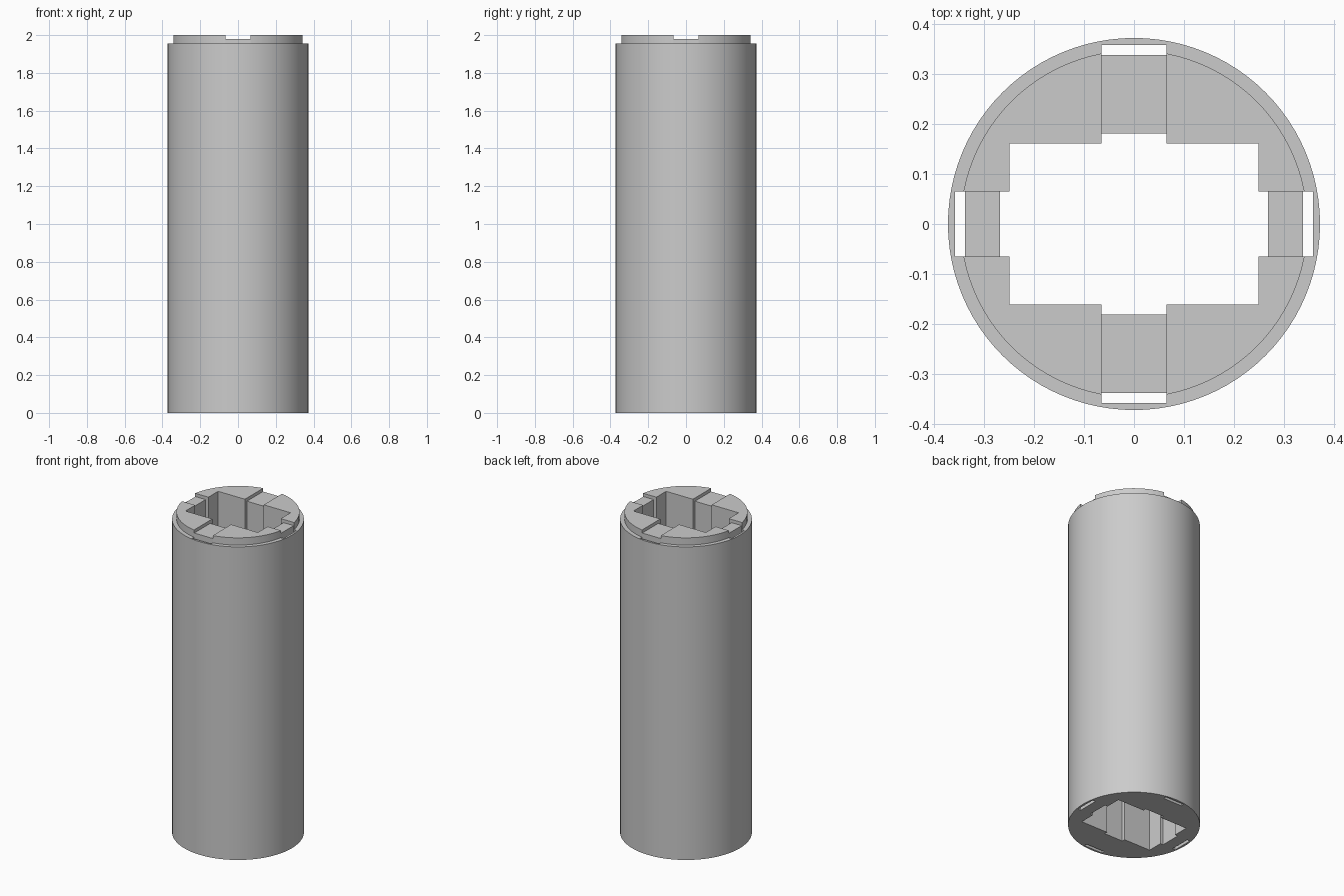
import bpy, bmesh, math

cube = bpy.data.objects.get("Cube")
if cube:
    bpy.data.objects.remove(cube, do_unlink=True)

RADIUS, COLLAR_RADIUS = 0.373, 0.348
SHOULDER, NOTCH_FLOOR, TOP = 1.955, 1.98, 2.0
HALF = 0.065          # half width of slots, notches and keyways
SIDES = 96

grey = bpy.data.materials.new("plain grey")
grey.use_nodes = True
colour = (0.6, 0.6, 0.6, 1)
grey.diffuse_color = colour
grey.node_tree.nodes["Principled BSDF"].inputs["Base Color"].default_value = colour


def link(name, bm):
    bmesh.ops.recalc_face_normals(bm, faces=bm.faces)
    mesh = bpy.data.meshes.new(name)
    bm.to_mesh(mesh)
    bm.free()
    obj = bpy.data.objects.new(name, mesh)
    mesh.materials.append(grey)
    bpy.context.collection.objects.link(obj)
    return obj


def turned(name, profile):
    """Solid of revolution from (radius, height) rings, capped at both ends."""
    bm = bmesh.new()
    rings = [[bm.verts.new((r * math.cos(math.tau * i / SIDES),
                            r * math.sin(math.tau * i / SIDES), z))
              for i in range(SIDES)] for r, z in profile]
    for low, high in zip(rings, rings[1:]):
        for i in range(SIDES):
            j = (i + 1) % SIDES
            bm.faces.new((low[i], low[j], high[j], high[i]))
    bm.faces.new(rings[0])
    bm.faces.new(rings[-1])
    return link(name, bm)


def cut(target, x, y, z):
    """Subtract the box spanning the given (min, max) ranges."""
    bm = bmesh.new()
    bmesh.ops.create_cube(bm, size=1)
    for v in bm.verts:
        v.co = [sum(span) / 2 + c * (span[1] - span[0])
                for c, span in zip(v.co, (x, y, z))]
    cutter = link("cutter", bm)
    cutter.hide_render = True
    mod = target.modifiers.new("cut", 'BOOLEAN')
    mod.operation, mod.solver, mod.object = 'DIFFERENCE', 'EXACT', cutter
    bpy.context.view_layer.objects.active = target
    bpy.ops.object.modifier_apply(modifier=mod.name)
    bpy.data.objects.remove(cutter, do_unlink=True)


# Stepped cylinder with a raised collar
sleeve = turned("sleeve", [(RADIUS, 0), (RADIUS, SHOULDER),
                           (COLLAR_RADIUS, SHOULDER), (COLLAR_RADIUS, TOP)])

# Central bore: rectangle with a keyway on every side
through = (-0.1, TOP + 0.1)
band = (-HALF, HALF)
for half_x, half_y in ((0.25, 0.161), (HALF, 0.181), (0.269, HALF)):
    cut(sleeve, (-half_x, half_x), (-half_y, half_y), through)

# Shallow cross notch over the collar
above = (NOTCH_FLOOR, TOP + 0.1)
cut(sleeve, (-0.5, 0.5), band, above)
cut(sleeve, band, (-0.5, 0.5), above)

# Four thin slots running the full height
for slot in ((0.339, 0.359), (-0.359, -0.339)):
    cut(sleeve, slot, band, through)
    cut(sleeve, band, slot, through)

bpy.ops.object.select_all(action='DESELECT')
sleeve.select_set(True)
bpy.context.view_layer.objects.active = sleeve
bpy.ops.object.shade_smooth_by_angle(angle=math.radians(30))
